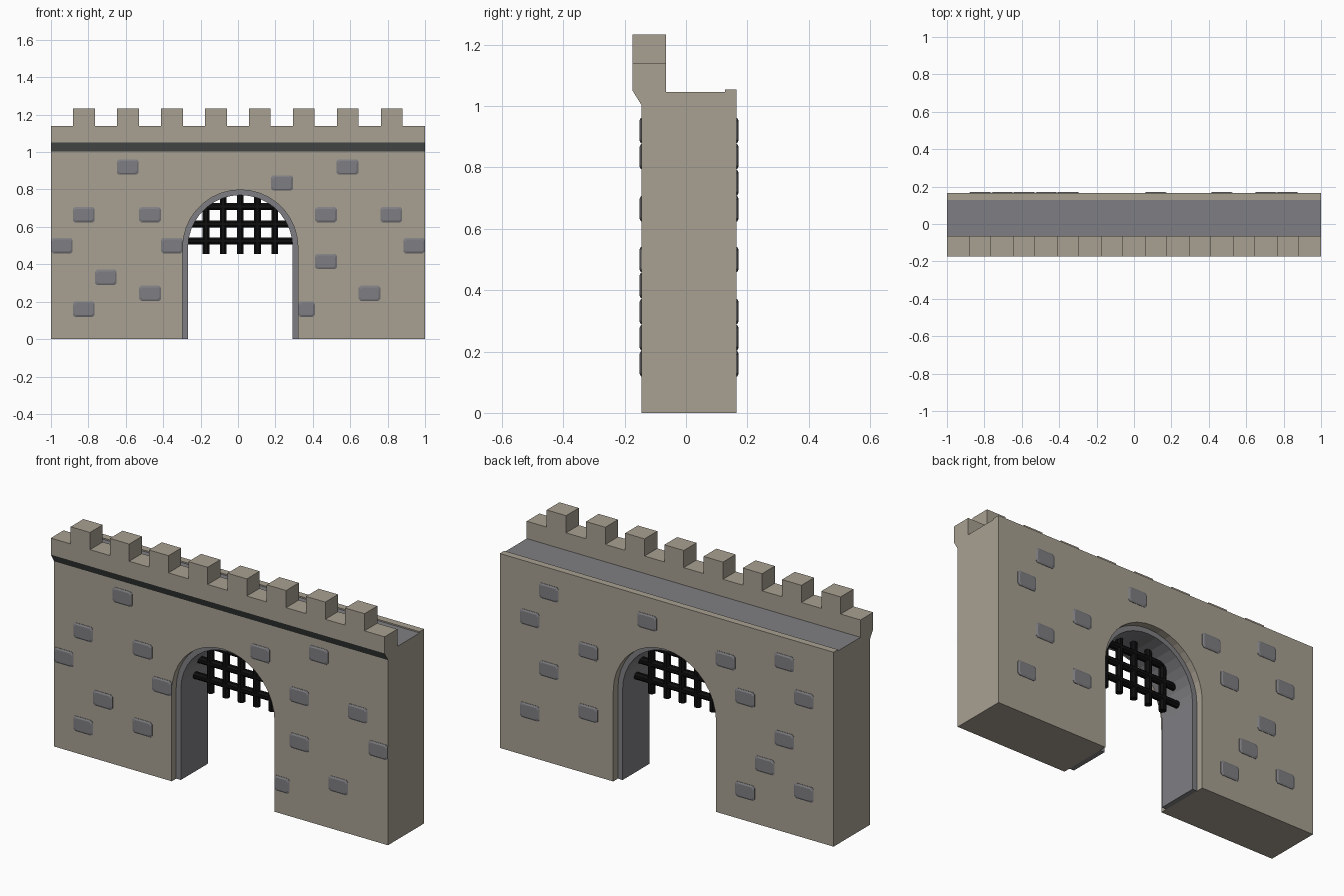
import bpy, bmesh, math

if "Cube" in bpy.data.objects:
    bpy.data.objects.remove(bpy.data.objects["Cube"])

def material(name, rgb):
    lin = [(c / 255 / 12.92) if c < 11 else ((c / 255 + 0.055) / 1.055) ** 2.4 for c in rgb]
    m = bpy.data.materials.new(name)
    m.diffuse_color = (*lin, 1)
    m.use_nodes = True
    m.node_tree.nodes["Principled BSDF"].inputs["Base Color"].default_value = m.diffuse_color
    return m

TAN = material("tan_stone", (168, 160, 146))
GREY = material("grey_stone", (127, 127, 131))
DARK = material("dark_trim", (96, 101, 98))
IRON = material("black_iron", (14, 14, 14))

FRONT, BACK = -0.145, 0.165
CX, SPRING = 0.0125, 0.49      # arch centre and springing height
R_OUT, R_IN = 0.308, 0.28

def finish(bm, name, *mats):
    bmesh.ops.remove_doubles(bm, verts=bm.verts, dist=1e-5)
    bmesh.ops.recalc_face_normals(bm, faces=bm.faces)
    me = bpy.data.meshes.new(name)
    bm.to_mesh(me)
    bm.free()
    for m in mats:
        me.materials.append(m)
    ob = bpy.data.objects.new(name, me)
    bpy.context.collection.objects.link(ob)
    return ob

def prism(bm, pts, a, b, place, skip=()):
    """Extrude a 2D profile from a to b; returns side faces by edge index."""
    va = [bm.verts.new(place(p, a)) for p in pts]
    vb = [bm.verts.new(place(p, b)) for p in pts]
    bm.faces.new(va)
    bm.faces.new(vb[::-1])
    sides = {}
    n = len(pts)
    for i in range(n):
        if i not in skip:
            j = (i + 1) % n
            sides[i] = bm.faces.new((va[i], vb[i], vb[j], va[j]))
    return sides

def along_y(p, t):
    return (p[0], t, p[1])

def along_x(p, t):
    return (t, p[0], p[1])

def box(bm, x0, x1, y0, y1, z0, z1):
    return prism(bm, [(x0, z0), (x1, z0), (x1, z1), (x0, z1)], y0, y1, along_y)

def arch(r, n=18):
    """Arch outline from left foot over the crown to right foot."""
    arc = [(CX - r * math.cos(math.pi * i / n), SPRING + r * math.sin(math.pi * i / n))
           for i in range(n + 1)]
    return [(CX - r, 0)] + arc + [(CX + r, 0)]

# Wall with arched opening, parapet, walkway and rear lip
bm = bmesh.new()
outline = [(-1, 0)] + arch(R_OUT) + [(1, 0), (1, 1.003), (-1, 1.003)]
prism(bm, outline, FRONT, BACK, along_y, skip=(len(outline) - 2,))
top = [(FRONT, 1.003), (-0.174, 1.05), (-0.174, 1.14), (-0.065, 1.14), (-0.065, 1.046),
       (0.127, 1.046), (0.127, 1.053), (BACK, 1.053), (BACK, 1.003)]
sides = prism(bm, top, -1, 1, along_x, skip=(len(top) - 1,))
sides[0].material_index = 2    # sloped moulding under the parapet
sides[4].material_index = 1    # walkway floor
finish(bm, "wall", TAN, GREY, DARK)

# Battlements
bm = bmesh.new()
for i in range(8):
    x = -0.823 + 0.235 * i
    box(bm, x - 0.058, x + 0.058, -0.174, -0.065, 1.14, 1.233)
finish(bm, "battlements", TAN)

# Recessed grey arch lining
bm = bmesh.new()
prism(bm, arch(R_OUT + 0.0005) + arch(R_IN)[::-1], -0.107, 0.125, along_y)
finish(bm, "arch_lining", GREY)

# Raised stones on both faces, chamfered towards the outside
def stones(name, spots, face, direction):
    bm = bmesh.new()
    for x, z in spots:
        x0, x1 = max(x - 0.058, -1), min(x + 0.058, 1)
        if 0 < x0 < CX + R_OUT and z < SPRING:
            x0 = CX + R_OUT + 0.001          # trimmed at the opening
        loops = []
        for inset, depth in ((0, -0.002), (0, 0.002), (0.009, 0.0065)):
            a, b, c, d = x0 + inset, x1 - inset, z - 0.041 + inset, z + 0.041 - inset
            k = 0.01
            pts = [(a + k, c), (b - k, c), (b, c + k), (b, d - k),
                   (b - k, d), (a + k, d), (a, d - k), (a, c + k)]
            loops.append([bm.verts.new((p[0], face + direction * depth, p[1])) for p in pts])
        for lo, hi in zip(loops, loops[1:]):
            for i in range(8):
                j = (i + 1) % 8
                bm.faces.new((lo[i], lo[j], hi[j], hi[i]))
        bm.faces.new(loops[0][::-1])
        bm.faces.new(loops[-1])
    finish(bm, name, GREY)

stones("front_stones", [(-0.59, 0.92), (0.585, 0.92), (0.235, 0.835), (-0.825, 0.665),
                        (-0.47, 0.665), (0.47, 0.665), (0.82, 0.665), (-0.942, 0.5),
                        (-0.353, 0.5), (0.942, 0.5), (0.47, 0.415), (-0.707, 0.33),
                        (-0.825, 0.16), (-0.47, 0.245), (0.703, 0.245), (0.353, 0.16)],
       FRONT, -1)
stones("back_stones", [(0.705, 0.92), (0.82, 0.75), (0.117, 0.92), (0.47, 0.665),
                       (0.705, 0.5), (0.82, 0.245), (0.47, 0.33), (-0.353, 0.835),
                       (-0.705, 0.92), (-0.47, 0.665), (-0.823, 0.75), (-0.705, 0.5),
                       (-0.588, 0.33), (-0.47, 0.16), (-0.823, 0.245)],
       BACK, 1)

# Portcullis: eight-sided bars, ends buried in the lining
bm = bmesh.new()
R_BAR, Y_BAR, R_END = 0.0195, 0.012, 0.29
ring = [(R_BAR * math.cos(math.pi * (i + 0.5) / 4), R_BAR * math.sin(math.pi * (i + 0.5) / 4))
        for i in range(8)]
for i in range(-2, 3):
    x = CX + 0.092 * i
    z_top = SPRING + math.sqrt(R_END ** 2 - (x - CX) ** 2)
    prism(bm, ring, 0.455, z_top, lambda p, t: (x + p[0], Y_BAR + p[1], t))
for z in (0.524, 0.616, 0.709):
    half = math.sqrt(R_END ** 2 - (z - SPRING) ** 2)
    prism(bm, ring, CX - half, CX + half, lambda p, t: (t, Y_BAR + p[0], z + p[1]))
finish(bm, "portcullis", IRON)
